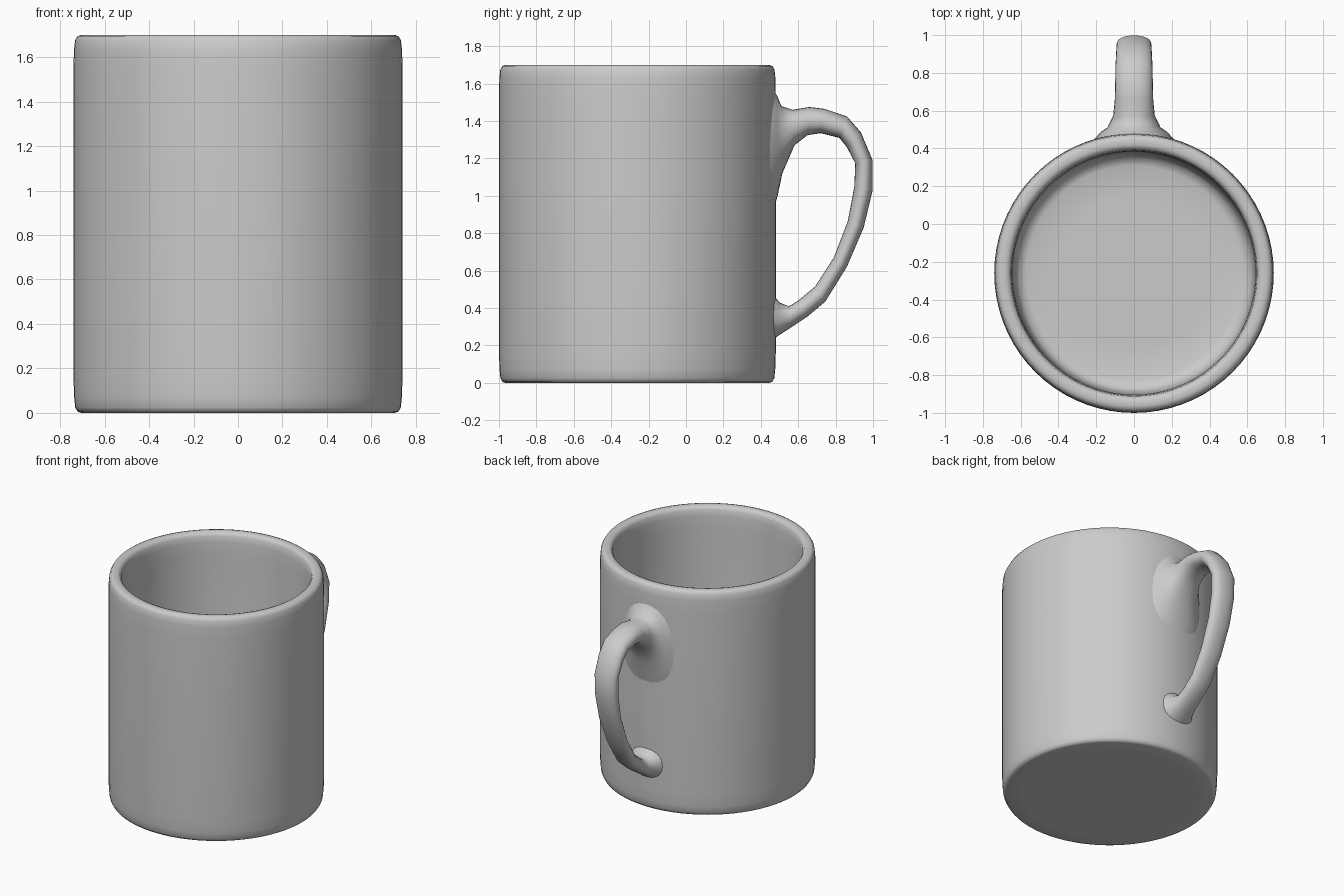
import bpy, bmesh, math

if "Cube" in bpy.data.objects:
    bpy.data.objects.remove(bpy.data.objects["Cube"])

CENTRE_Y = -0.26


def mesh_from_rings(name, rings, angle):
    """Skin a list of closed vertex rings and cap both ends."""
    bm = bmesh.new()
    loops = [[bm.verts.new(p) for p in ring] for ring in rings]
    n = len(loops[0])
    for a, b in zip(loops, loops[1:]):
        for i in range(n):
            j = (i + 1) % n
            bm.faces.new((a[i], a[j], b[j], b[i]))
    bm.faces.new(loops[0])
    bm.faces.new(loops[-1])
    bmesh.ops.recalc_face_normals(bm, faces=bm.faces)
    mesh = bpy.data.meshes.new(name)
    bm.to_mesh(mesh)
    bm.free()
    obj = bpy.data.objects.new(name, mesh)
    bpy.context.collection.objects.link(obj)
    bpy.ops.object.select_all(action='DESELECT')
    obj.select_set(True)
    bpy.context.view_layer.objects.active = obj
    bpy.ops.object.shade_smooth_by_angle(angle=math.radians(angle))
    return obj


# Cup: one turned profile (radius, height) from under the base to the inner floor
profile = [(0.60, 0.0), (0.705, 0.0), (0.722, 0.006), (0.732, 0.025), (0.737, 0.07),
           (0.74, 0.16), (0.74, 1.54), (0.738, 1.63), (0.733, 1.675), (0.722, 1.694),
           (0.705, 1.70), (0.68, 1.70), (0.663, 1.694), (0.652, 1.675), (0.647, 1.63),
           (0.643, 1.54), (0.638, 0.24), (0.63, 0.16), (0.61, 0.115), (0.57, 0.10), (0.4, 0.10)]
SEGS = 72
angles = [2 * math.pi * i / SEGS for i in range(SEGS)]
mesh_from_rings("cup_body", [[(r * math.cos(a), CENTRE_Y + r * math.sin(a), z) for a in angles]
                             for r, z in profile], 50)

# Handle: oval sections given by outer (y, z), inner (y, z) and half width
sections = [
    ((0.43, 1.60), (0.43, 0.80), 0.23),
    ((0.485, 1.54), (0.49, 1.00), 0.175),
    ((0.51, 1.48), (0.515, 1.12), 0.14),
    ((0.57, 1.46), (0.58, 1.27), 0.11),
    ((0.66, 1.475), (0.65, 1.325), 0.102),
    ((0.74, 1.465), (0.72, 1.335), 0.10),
    ((0.86, 1.425), (0.82, 1.31), 0.098),
    ((0.935, 1.34), (0.86, 1.26), 0.095),
    ((0.998, 1.19), (0.905, 1.175), 0.092),
    ((0.998, 1.03), (0.90, 1.05), 0.09),
    ((0.95, 0.83), (0.865, 0.865), 0.087),
    ((0.86, 0.62), (0.79, 0.67), 0.083),
    ((0.745, 0.435), (0.69, 0.515), 0.08),
    ((0.65, 0.355), (0.60, 0.44), 0.08),
    ((0.56, 0.295), (0.55, 0.41), 0.085),
    ((0.49, 0.25), (0.50, 0.43), 0.11),
    ((0.43, 0.20), (0.43, 0.52), 0.16),
]


def oval(outer, inner, half, count=24):
    ring = []
    for i in range(count):
        a = 2 * math.pi * i / count
        c, s = math.cos(a), math.sin(a)
        # slightly squared oval
        c = math.copysign(abs(c) ** 0.9, c)
        s = math.copysign(abs(s) ** 0.9, s)
        t = (1 + c) / 2
        ring.append((half * s,
                     inner[0] + (outer[0] - inner[0]) * t,
                     inner[1] + (outer[1] - inner[1]) * t))
    return ring


mesh_from_rings("handle", [oval(*s) for s in sections], 60)
